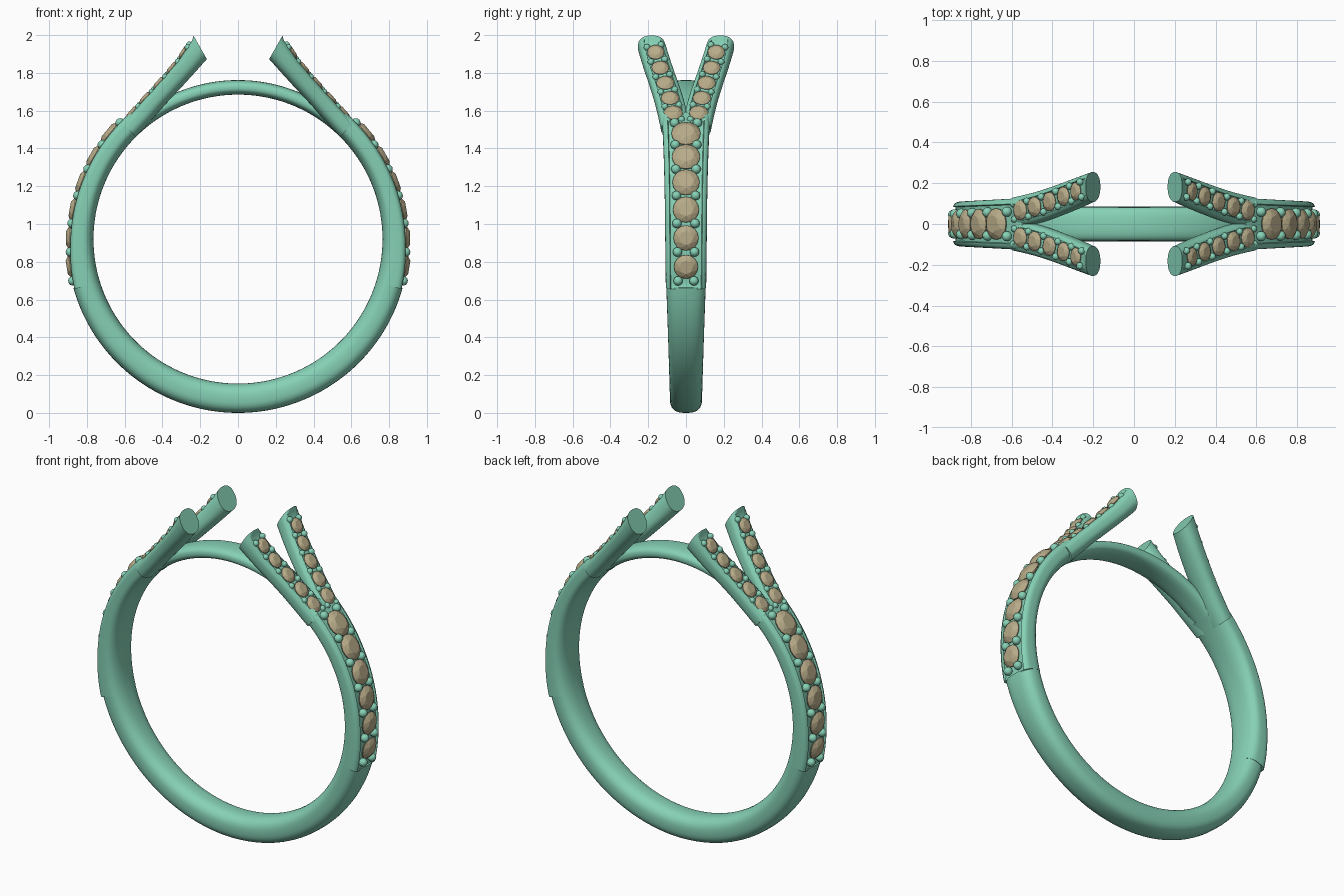
import bpy, bmesh, math
from mathutils import Vector, Matrix

if "Cube" in bpy.data.objects:
    bpy.data.objects.remove(bpy.data.objects["Cube"])

CZ, RI = 0.92, 0.765          # centre height and radius of the finger hole


def material(name, col):
    m = bpy.data.materials.new(name)
    m.diffuse_color = (*col, 1)
    m.use_nodes = True
    m.node_tree.nodes["Principled BSDF"].inputs["Base Color"].default_value = m.diffuse_color
    return m


METAL = material("green_metal", (0.24, 0.64, 0.47))
STONE = material("tan_stone", (0.48, 0.41, 0.25))


def spline(pts, t):
    """Catmull-Rom through tuples, t in 0..len-1"""
    i = max(0, min(int(t), len(pts) - 2))
    f = t - i
    p1, p2 = pts[i], pts[i + 1]
    p0 = pts[i - 1] if i else [2 * a - b for a, b in zip(p1, p2)]
    p3 = pts[i + 2] if i + 2 < len(pts) else [2 * b - a for a, b in zip(p1, p2)]
    return [0.5 * (2 * b + (c - a) * f + (2 * a - 5 * b + 4 * c - d) * f * f
                   + (3 * b - a - 3 * c + d) * f ** 3) for a, b, c, d in zip(p0, p1, p2, p3)]


def finish(name, bm, mat, mirror=(False, False), angle=None):
    bmesh.ops.recalc_face_normals(bm, faces=bm.faces)
    me = bpy.data.meshes.new(name)
    bm.to_mesh(me)
    bm.free()
    me.materials.append(mat)
    ob = bpy.data.objects.new(name, me)
    bpy.context.collection.objects.link(ob)
    if angle:
        bpy.ops.object.select_all(action='DESELECT')
        ob.select_set(True)
        bpy.context.view_layer.objects.active = ob
        bpy.ops.object.shade_smooth_by_angle(angle=math.radians(angle))
    if any(mirror):
        m = ob.modifiers.new("mirror", 'MIRROR')
        m.use_axis = (mirror[0], mirror[1], False)
        m.use_mirror_merge = False
    return ob


def section(n_in, n_out, g, d):
    """Rounded cross-section (u across, v outward) with a groove of half-width g and depth d"""
    def pt(a, n):
        c, s = math.cos(a), math.sin(a)
        return (math.copysign(abs(c) ** (2 / n), c), math.copysign(abs(s) ** (2 / n), s))
    low = [pt(math.pi + math.pi * i / 24, n_in) for i in range(25)]
    ag = math.acos(g ** (n_out / 2))
    right = [pt(ag * i / 8, n_out) for i in range(1, 9)]
    v = right[-1][1] - d
    floor = [(g * 0.96, v), (-g * 0.96, v)]
    return low + right + floor + [(-a, b) for a, b in reversed(right)]


def sweep(name, stations, mirror):
    """Station: outer x,z, inner x,z, y centre, half width, n_in, n_out, groove, depth"""
    bm = bmesh.new()
    rings = []
    for ox, oz, ix, iz, yc, hw, n_in, n_out, g, d in stations:
        ring = []
        for u, v in section(n_in, n_out, g, d):
            k = (v + 1) / 2
            ring.append(bm.verts.new((ix + (ox - ix) * k, yc + hw * u, iz + (oz - iz) * k)))
        rings.append(ring)
    for a, b in zip(rings, rings[1:]):
        for i in range(len(a)):
            j = (i + 1) % len(a)
            bm.faces.new((a[i], a[j], b[j], b[i]))
    bm.faces.new(rings[0])
    bm.faces.new(rings[-1])
    return finish(name, bm, METAL, mirror, 38)


def polar(deg, t, hw, *rest):
    c, s = math.cos(math.radians(deg)), math.sin(math.radians(deg))
    return ((RI + t) * c, CZ + (RI + t) * s, RI * c, CZ + RI * s, 0, hw) + rest


# plain lower shank
shank = []
for i in range(73):
    a = -163.5 + 147 * i / 72
    k = (abs(a + 90) / 73.5) ** 2
    shank.append(polar(a, 0.155 - 0.011 * k, 0.085 + 0.02 * k, 2.5, 2.7, 0.1, 0))
sweep("lower_shank", shank, (False, False))

# thin bridge closing the top of the finger hole
sweep("top_bridge", [polar(38 + 104 * i / 48, 0.077, 0.082, 2.6, 2.6, 0.1, 0)
                     for i in range(49)], (False, False))

# grooved shoulders
SHOULDER = [(0.146, 0.107), (0.127, 0.110), (0.119, 0.113), (0.116, 0.119), (0.118, 0.128)]
shoulder = []
for i in range(41):
    a = -17 + 68 * i / 40
    t, hw = spline(SHOULDER, 4 * i / 40)
    # short closed lip at the lower end of the groove
    shoulder.append(polar(a, t, hw, 2.5, 4.5, 0.78, 0.0 if i == 0 else 0.2))
sweep("shoulder", shoulder, (True, False))

# split arms
ARM = [(0.612, 1.535, 0.541, 1.461, 0.058, 0.074, 2.3, 3.2, 0.66, 0.12),
       (0.530, 1.628, 0.460, 1.548, 0.074, 0.077, 2.3, 3.2, 0.66, 0.14),
       (0.456, 1.709, 0.386, 1.632, 0.096, 0.077, 2.3, 3.2, 0.66, 0.14),
       (0.384, 1.790, 0.307, 1.716, 0.123, 0.076, 2.3, 3.2, 0.66, 0.14),
       (0.308, 1.884, 0.232, 1.798, 0.153, 0.075, 2.3, 3.0, 0.66, 0.14),
       (0.236, 1.998, 0.165, 1.873, 0.182, 0.073, 2.2, 2.5, 0.62, 0.12)]
arm = [spline(ARM, 5 * i / 40) for i in range(41)]
for s, g, d in ((arm[-2], 0.6, 0.0), (arm[-1], 0.12, 0.0)):
    s[8], s[9] = g, d
sweep("split_arm", arm, (True, True))


# stones and beads
def frame(pos, nrm, tan):
    nrm = nrm.normalized()
    tan = (tan - nrm * tan.dot(nrm)).normalized()
    m = Matrix((nrm.cross(tan), tan, nrm)).transposed().to_4x4()
    m.translation = pos
    return m


def add_gem(bm, m, r):
    pts = [Vector((0, 0, -0.65 * r))]
    for rad, h, n, off in ((1, -0.04, 16, 0), (1, 0.03, 16, 0), (0.8, 0.2, 8, 0.5), (0.56, 0.33, 8, 0)):
        for i in range(n):
            a = 2 * math.pi * (i + off) / n
            pts.append(Vector((rad * r * math.cos(a), rad * r * math.sin(a), h * r)))
    bmesh.ops.convex_hull(bm, input=[bm.verts.new(m @ p) for p in pts])


def add_bead(bm, m, y, r):
    bmesh.ops.create_uvsphere(bm, u_segments=14, v_segments=8, radius=r,
                              matrix=m @ Matrix.Translation((y, 0, 0)))


def shoulder_frame(a, lift):
    t, hw = spline(SHOULDER, (a + 17) / 17)
    n = Vector((math.cos(math.radians(a)), 0, math.sin(math.radians(a))))
    return frame(Vector((0, 0, CZ)) + n * (RI + t + lift), n, Vector((-n.z, 0, n.x)))


def arm_frame(z, lift):
    lo, hi = 0.0, 5.0
    for _ in range(30):
        mid = (lo + hi) / 2
        lo, hi = (mid, hi) if spline(ARM, mid)[1] < z else (lo, mid)
    p, q = spline(ARM, lo), spline(ARM, min(lo + 0.02, 5))
    tan = Vector((q[0] - p[0], q[4] - p[4], q[1] - p[1]))
    n = Vector((-p[0] + q[0], 0, q[1] - p[1]))
    n = Vector((n.z, 0, -n.x)).normalized()
    return frame(Vector((p[0], p[4], p[1])) + n * lift, n, tan)


gems, beads = bmesh.new(), bmesh.new()
for i in range(6):
    add_gem(gems, shoulder_frame(-9.4 + 9.8 * i, -0.004), 0.064 + 0.0026 * i)
for i in range(7):
    for s in (-1, 1):
        add_bead(beads, shoulder_frame(-14.2 + 9.8 * i, -0.006), s * (0.042 + 0.003 * i), 0.025)
finish("shoulder_stones", gems, STONE, (True, False))
finish("shoulder_beads", beads, METAL, (True, False), 60)

gems, beads = bmesh.new(), bmesh.new()
for i, z in enumerate((1.592, 1.67, 1.75, 1.83, 1.912)):
    add_gem(gems, arm_frame(z, -0.004), 0.049 - 0.001 * i)
for z in (1.555, 1.631, 1.71, 1.79, 1.87, 1.946):
    for s in (-1, 1):
        add_bead(beads, arm_frame(z, -0.008), s * 0.038, 0.018)
finish("arm_stones", gems, STONE, (True, True))
finish("arm_beads", beads, METAL, (True, True), 60)
